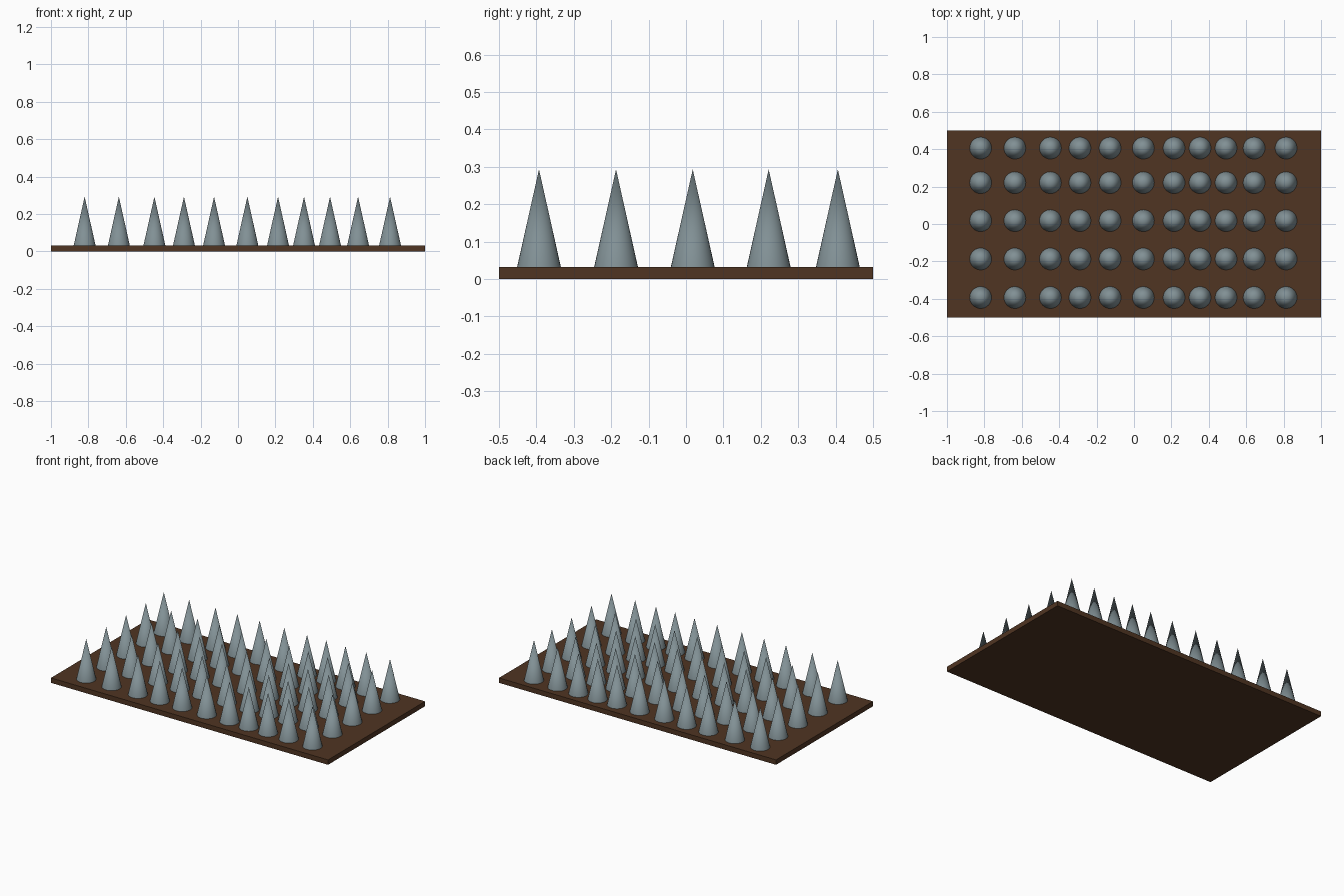
import bpy

if "Cube" in bpy.data.objects:
    bpy.data.objects.remove(bpy.data.objects["Cube"])


def material(name, rgb):
    m = bpy.data.materials.new(name)
    m.diffuse_color = (*rgb, 1)
    m.use_nodes = True
    m.node_tree.nodes["Principled BSDF"].inputs["Base Color"].default_value = m.diffuse_color
    return m


wood = material("dark_wood", (0.08, 0.035, 0.016))
steel = material("grey_steel", (0.22, 0.28, 0.30))

TOP, TIP, RADIUS = 0.032, 0.293, 0.0585

# Flat base board
bpy.ops.mesh.primitive_cube_add(size=1, location=(0, 0, TOP / 2))
board = bpy.context.object
board.name = "base_board"
board.scale = (2, 1, TOP)
board.data.materials.append(wood)

# One smooth spike, open underneath where it meets the board
bpy.ops.mesh.primitive_cone_add(vertices=32, radius1=RADIUS, radius2=0,
                                depth=TIP - TOP, end_fill_type='NOTHING')
first = bpy.context.object
first.data.materials.append(steel)
bpy.ops.object.shade_smooth()

# Unevenly spaced rows and columns of spikes sharing the same mesh
columns = (-0.82, -0.637, -0.447, -0.289, -0.128, 0.05,
           0.214, 0.353, 0.492, 0.642, 0.813)
rows = (-0.393, -0.187, 0.018, 0.221, 0.406)
for j, y in enumerate(rows):
    for i, x in enumerate(columns):
        spike = first
        if i or j:
            spike = first.copy()
            bpy.context.collection.objects.link(spike)
        spike.name = f"spike_{j + 1}_{i + 1}"
        spike.location = (x, y, (TOP + TIP) / 2)
